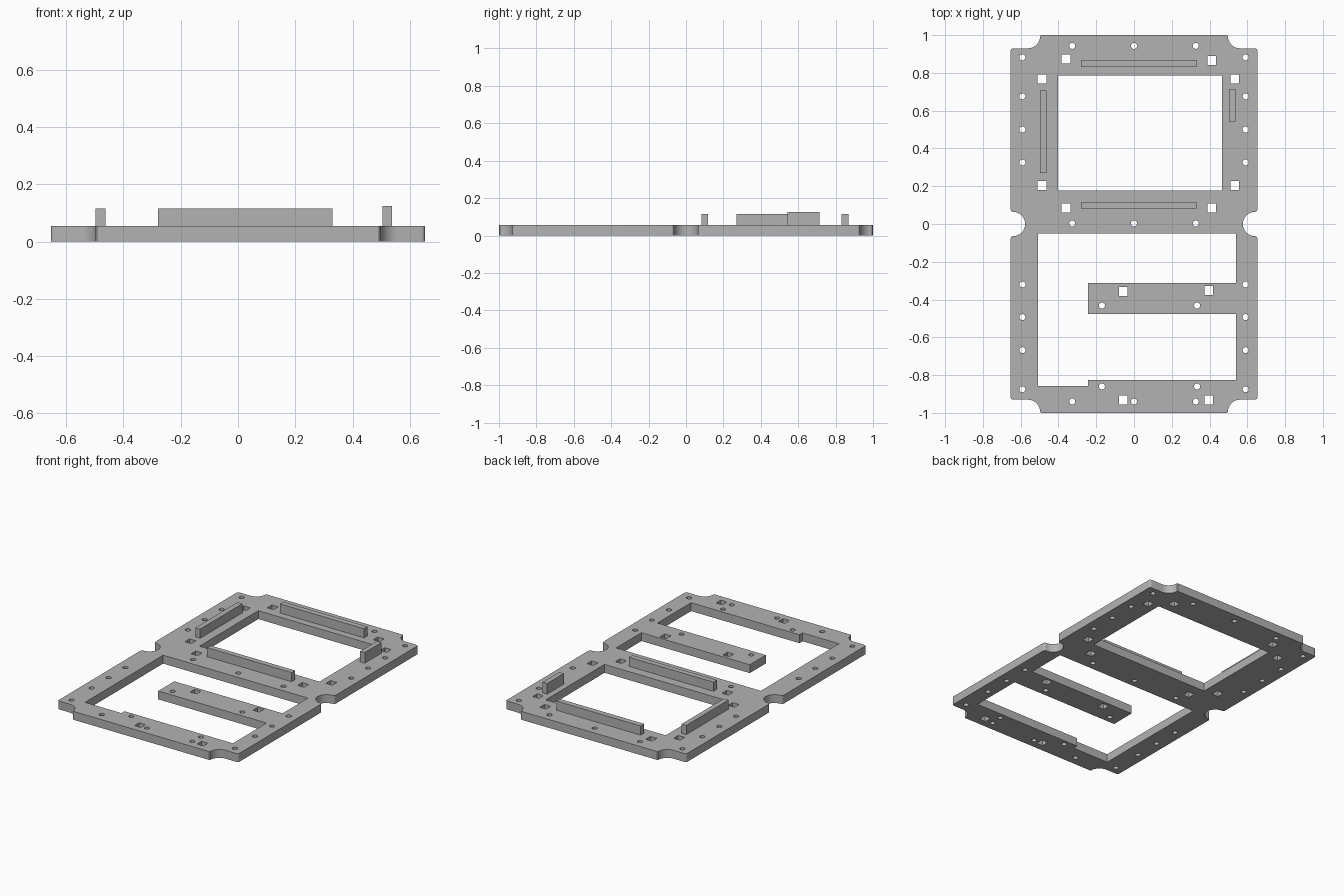
import bpy, bmesh, math

if "Cube" in bpy.data.objects:
    bpy.data.objects.remove(bpy.data.objects["Cube"])

THICK = 0.055
grey = bpy.data.materials.new("plain_grey")
grey.diffuse_color = (0.45, 0.45, 0.45, 1)
grey.use_nodes = True
grey.node_tree.nodes["Principled BSDF"].inputs["Base Color"].default_value = grey.diffuse_color


def arc(cx, cy, r, a0, a1, n=8):
    """Points along a circular arc, angles in degrees."""
    return [(cx + r * math.cos(math.radians(a0 + (a1 - a0) * i / n)),
             cy + r * math.sin(math.radians(a0 + (a1 - a0) * i / n))) for i in range(n + 1)]


def rect(x0, x1, y0, y1):
    return [(x0, y0), (x1, y0), (x1, y1), (x0, y1)]


def finish(name, bm):
    bmesh.ops.recalc_face_normals(bm, faces=bm.faces)
    me = bpy.data.meshes.new(name)
    bm.to_mesh(me)
    bm.free()
    me.materials.append(grey)
    ob = bpy.data.objects.new(name, me)
    bpy.context.collection.objects.link(ob)
    return ob


def extruded(name, loops, z0, z1):
    """Fill an outline with holes and extrude it upward."""
    bm = bmesh.new()
    for pts in loops:
        vs = [bm.verts.new((x, y, z0)) for x, y in pts]
        for a, b in zip(vs, vs[1:] + vs[:1]):
            bm.edges.new((a, b))
    bmesh.ops.triangle_fill(bm, use_beauty=True, edges=bm.edges[:], normal=(0, 0, 1))
    ext = bmesh.ops.extrude_face_region(bm, geom=bm.faces[:], use_keep_orig=True)
    bmesh.ops.translate(bm, vec=(0, 0, z1 - z0),
                        verts=[g for g in ext["geom"] if isinstance(g, bmesh.types.BMVert)])
    return finish(name, bm)


# Outer outline: one quarter with scalloped corner and side notch, mirrored
q = (arc(0.64, 0, 0.064, 180, 90) + arc(0.64, 0.077, 0.013, -90, 0, 4)
     + arc(0.64, 0.917, 0.013, 0, 90, 4) + arc(0.562, 0.995, 0.065, -90, -180)
     + [(0.492, 1.0)])
outline = (q + [(-x, y) for x, y in reversed(q)][:-1]
           + [(-x, -y) for x, y in q] + [(x, -y) for x, y in reversed(q)][:-1])

# Upper window, and lower window wrapping around the cantilevered bar
upper_window = rect(-0.403, 0.465, 0.178, 0.785)
lower_window = [(-0.507, -0.05), (-0.507, -0.857), (-0.243, -0.857), (-0.243, -0.825),
                (0.541, -0.825), (0.541, -0.477), (-0.243, -0.477), (-0.243, -0.312),
                (0.541, -0.312), (0.541, -0.05)]

# Round screw holes
round_holes = [(x, y) for y in (0.943, 0.003, -0.94) for x in (-0.327, 0, 0.327)]
round_holes += [(x, y) for x in (-0.591, 0.591)
                for y in (0.882, 0.676, 0.5, 0.326, -0.32, -0.493, -0.668, -0.875)]
round_holes += [(x, y) for x in (-0.17, 0.334) for y in (-0.432, -0.86)]

# Square slots
square_holes = [(x, y) for x in (-0.487, 0.533) for y in (0.767, 0.204)]
square_holes += [(-0.36, 0.873), (0.412, 0.866), (-0.36, 0.085), (0.412, 0.085),
                 (-0.057, -0.357), (0.395, -0.352), (-0.057, -0.931), (0.395, -0.931)]

loops = [outline, upper_window, lower_window]
loops += [arc(x, y, 0.016, 0, 345, 23) for x, y in round_holes]
loops += [rect(x - 0.023, x + 0.023, y - 0.024, y + 0.024) for x, y in square_holes]
plate = extruded("base_plate", loops, 0, THICK)

# Smooth the curved notch and hole walls, keep edges sharp
bpy.context.view_layer.objects.active = plate
plate.select_set(True)
bpy.ops.object.shade_smooth_by_angle(angle=math.radians(30))

# Raised rails around the upper window
for name, x0, x1, y0, y1, top in (
        ("back_rail", -0.28, 0.33, 0.832, 0.868, 0.115),
        ("middle_rail", -0.28, 0.33, 0.082, 0.117, 0.115),
        ("left_rail", -0.497, -0.463, 0.27, 0.707, 0.115),
        ("right_rail", 0.504, 0.537, 0.543, 0.715, 0.125)):
    extruded(name, [rect(x0, x1, y0, y1)], THICK, top)
